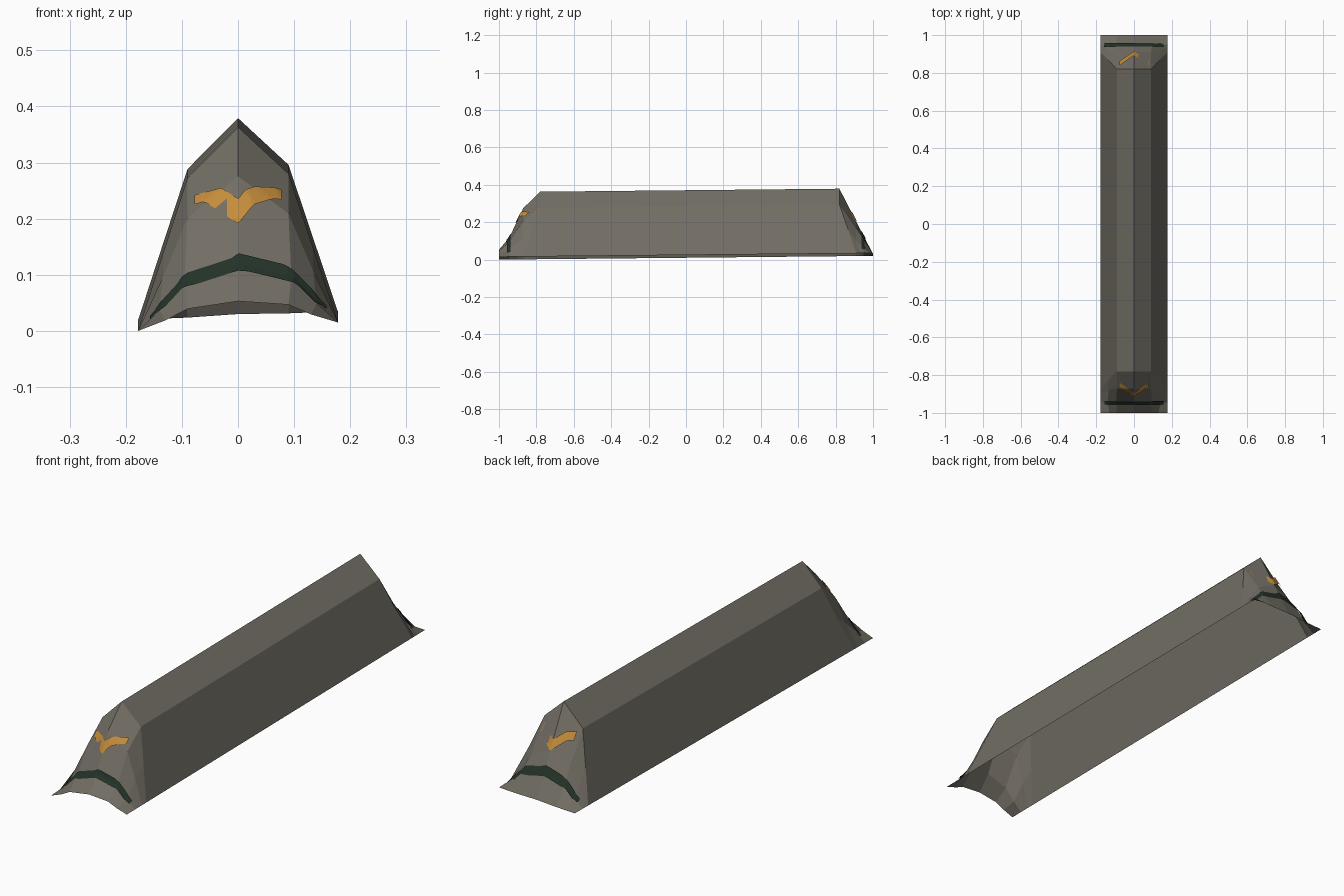
import bpy
from mathutils import Vector
from mathutils.bvhtree import BVHTree

cube = bpy.data.objects.get("Cube")
if cube:
    bpy.data.objects.remove(cube, do_unlink=True)


def make_material(name, rgb):
    mat = bpy.data.materials.new(name)
    mat.use_nodes = True
    color = (*rgb, 1)
    mat.diffuse_color = color
    bsdf = mat.node_tree.nodes["Principled BSDF"]
    bsdf.inputs["Base Color"].default_value = color
    bsdf.inputs["Roughness"].default_value = 0.9
    return mat


canvas = make_material("grey canvas", (0.17, 0.157, 0.13))
orange = make_material("orange marking", (0.57, 0.27, 0.045))
green = make_material("dark green stripe", (0.017, 0.032, 0.022))


def sheet(name, rows, mat):
    """Join equal-length rows of points into one open sheet."""
    n = len(rows[0])
    verts = [p for row in rows for p in row]
    faces = [(r * n + c, r * n + c + 1, (r + 1) * n + c + 1, (r + 1) * n + c)
             for r in range(len(rows) - 1) for c in range(n - 1)]
    mesh = bpy.data.meshes.new(name)
    mesh.from_pydata(verts, [], faces)
    mesh.materials.append(mat)
    obj = bpy.data.objects.new(name, mesh)
    bpy.context.collection.objects.link(obj)
    return obj, verts, faces


def section(ridge, shoulder, flare, hem):
    """Mirror half a cross-section; the whole cover leans slightly."""
    half = [hem, flare, shoulder]
    points = [(-x, y, z) for x, y, z in half] + [ridge] + half[::-1]
    return [Vector((x, y, z + 0.042 * x + 0.01 * y)) for x, y, z in points]


# Canvas cover: hem flap, stripe line, fold, then body, front to back
W, HEM = 0.178, 0.0175
rows = [
    section((0, -1, .063), (.09, -1, .053), (.13, -1, .034), (W, -1, HEM)),
    section((0, -.945, .127), (.095, -.945, .1), (.14, -.945, .053), (W, -.945, HEM)),
    section((0, -.87, .284), (.09, -.87, .214), (.134, -.88, .11), (W, -.9, HEM)),
    section((0, -.78, .371), (.09, -.78, .284), (.134, -.825, .151), (W, -.87, HEM)),
    section((0, .82, .371), (.09, .82, .284), (.134, .865, .151), (W, .91, HEM)),
    section((0, .91, .196), (.09, .91, .15), (.134, .91, .085), (W, .93, HEM)),
    section((0, .945, .125), (.095, .945, .1), (.14, .945, .053), (W, .95, HEM)),
    section((0, 1, .02), (.09, 1, HEM), (.134, 1, HEM), (W, 1, HEM)),
]
cover, verts, faces = sheet("canvas_cover", rows, canvas)
surface = BVHTree.FromPolygons(verts, faces)


def marking(name, mat, half_width, center_y, thickness, steps=32):
    """Lay a thin strip on the cover, following center_y(x)."""
    strip = []
    for k in range(-2, 3):
        row = []
        for i in range(steps + 1):
            x = half_width * (2 * i / steps - 1)
            y = center_y(x) + thickness * k / 4
            hit, normal, _, _ = surface.ray_cast(Vector((x, y, 2)), Vector((0, 0, -1)))
            if normal.z < 0:
                normal = -normal
            row.append(hit + normal * 0.004)
        strip.append(row)
    sheet(name, strip, mat)


# Stripe and chevron on each end
for end, side in (("front", -1), ("back", 1)):
    marking(end + "_stripe", green, 0.155, lambda x: side * 0.946, 0.02)
    marking(end + "_chevron", orange, 0.075,
            lambda x: side * (0.9 - 0.7 * abs(x)), 0.021)
